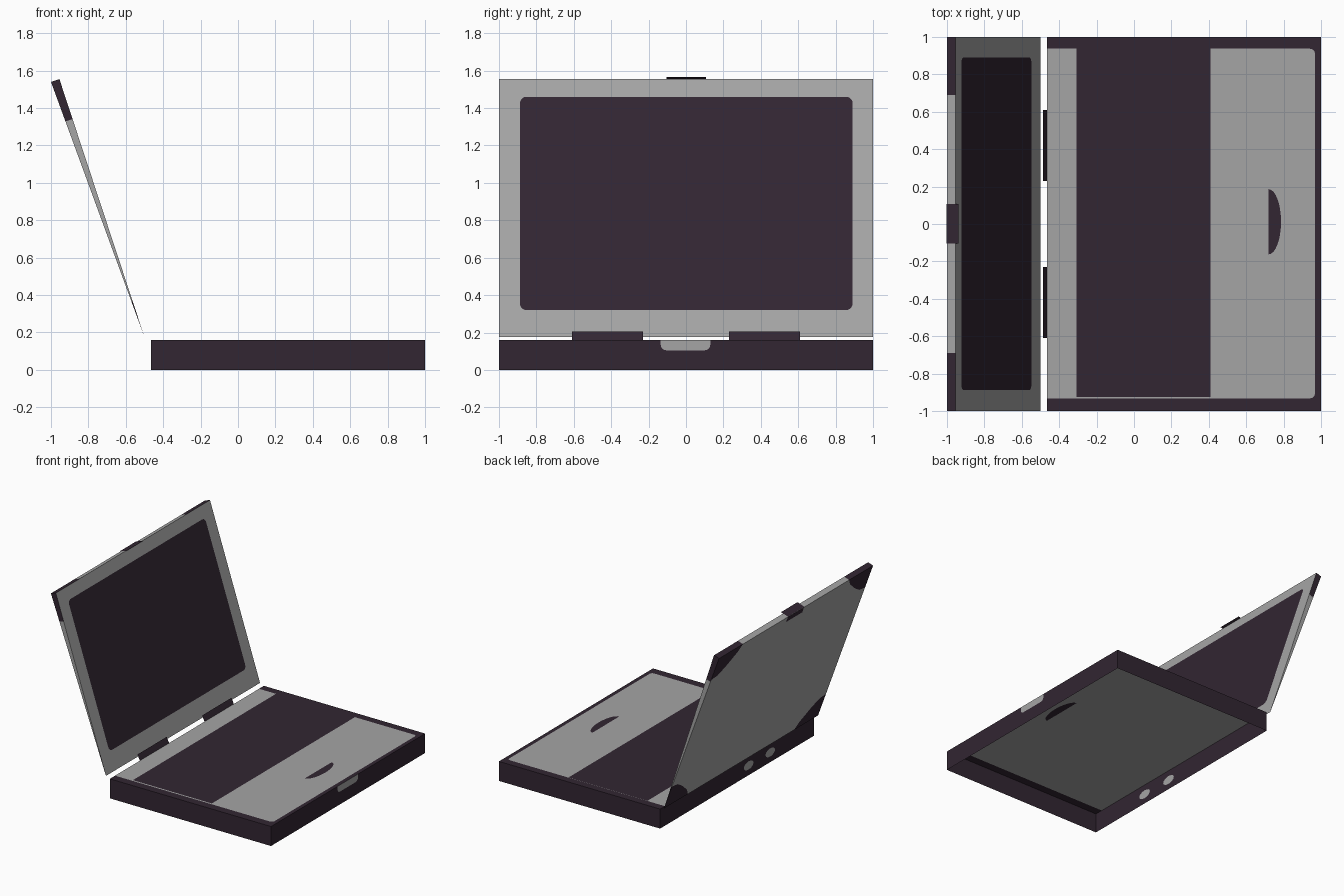
import bpy, math
from mathutils import Vector
from mathutils.geometry import delaunay_2d_cdt

if "Cube" in bpy.data.objects:
    bpy.data.objects.remove(bpy.data.objects["Cube"])


def material(name, rgb):
    m = bpy.data.materials.new(name)
    m.diffuse_color = (*rgb, 1)
    m.use_nodes = True
    m.node_tree.nodes["Principled BSDF"].inputs["Base Color"].default_value = m.diffuse_color
    return m


DARK, GREY = 0, 1
MATS = [material("dark plum", (0.032, 0.019, 0.032)),
        material("mid grey", (0.376, 0.376, 0.376))]
X, Y, Z = Vector((1, 0, 0)), Vector((0, 1, 0)), Vector((0, 0, 1))


def rect(x0, x1, y0, y1):
    return [(x0, y0), (x1, y0), (x1, y1), (x0, y1)]


def rounded(x0, x1, y0, y1, radii, steps=5):
    """Rectangle with one radius per corner, counter-clockwise from x0,y0."""
    pts = []
    for i, ((x, y), r) in enumerate(zip(rect(x0, x1, y0, y1), radii)):
        if r == 0:
            pts.append((x, y))
            continue
        cx = x + r if x == x0 else x - r
        cy = y + r if y == y0 else y - r
        for k in range(steps + 1):
            a = math.pi + (i + k / steps) * math.pi / 2
            pts.append((cx + r * math.cos(a), cy + r * math.sin(a)))
    return pts


def oval(cx, cy, rx, ry, a0=0, a1=2 * math.pi, n=16):
    full = a1 - a0 > 6
    return [(cx + rx * math.cos(a0 + (a1 - a0) * k / n),
             cy + ry * math.sin(a0 + (a1 - a0) * k / n)) for k in range(n if full else n + 1)]


def mirror(pts):
    return [(-x, y) for x, y in pts]


class Part:
    """One object made of flat panels whose coloured regions are cut in."""

    def __init__(self):
        self.verts, self.faces, self.mats = [], [], []

    def panel(self, origin, u, v, outline, colour, regions=()):
        pts, loops = [], []
        for loop in [outline] + [r[0] for r in regions]:
            area = sum(a[0] * b[1] - b[0] * a[1] for a, b in zip(loop, loop[1:] + loop[:1]))
            loop = loop if area > 0 else loop[::-1]
            loops.append(list(range(len(pts), len(pts) + len(loop))))
            pts += [Vector(p) for p in loop]
        colours = [colour] + [r[1] for r in regions]
        vs, _, fs, _, _, src = delaunay_2d_cdt(pts, [], loops, 1, 1e-5)
        base = len(self.verts)
        self.verts += [Vector(origin) + u * p.x + v * p.y for p in vs]
        for f, s in zip(fs, src):
            if s:
                self.faces.append([base + i for i in f])
                self.mats.append(colours[max(s)])

    def build(self, name):
        me = bpy.data.meshes.new(name)
        me.from_pydata(self.verts, [], self.faces)
        for m in MATS:
            me.materials.append(m)
        for p, m in zip(me.polygons, self.mats):
            p.material_index = m
        ob = bpy.data.objects.new(name, me)
        bpy.context.collection.objects.link(ob)


# Base shell, open underneath
BX, H = -0.465, 0.16
base = Part()
deck = rounded(BX, 0.967, -0.932, 0.937, (0, 0.025, 0.025, 0))
touchpad = oval(0.72, 0.012, 0.066, 0.174, -math.pi / 2, math.pi / 2)
base.panel((0, 0, H), X, Y, rect(BX, 1, -1, 1), DARK, [(deck, GREY), (touchpad, DARK)])
catch = rounded(-0.135, 0.13, 0.105, H, (0.03, 0.03, 0, 0))
base.panel((1, 0, 0), Y, Z, rect(-1, 1, 0, H), DARK, [(catch, GREY)])
ports = [(oval(u, 0.08, 0.062, 0.034), GREY) for u in (0.15, 0.43)]
base.panel((BX, 0, 0), -Y, Z, rect(-1, 1, 0, H), DARK, ports)
base.panel((0, -1, 0), X, Z, rect(BX, 1, 0, H), DARK)
base.panel((0, 1, 0), -X, Z, rect(-1, -BX, 0, H), DARK)
base.build("base_shell")

# Keyboard plate just above the deck
keys = Part()
keys.panel((0, 0, H + 0.003), X, Y, rect(-0.307, 0.41, -0.925, 0.94), DARK)
keys.build("keyboard_plate")

# Lid: a wedge, thin at the hinge
foot = Vector((-0.5, 0, 0.175))
front_top = Vector((-0.955, 0, 1.555))
back_top = Vector((-1, 0, 1.54))
lid = Part()
run = front_top - foot
L, up = run.length, run.normalized()
screen = rounded(-0.887, 0.89, 0.105 * L, 0.931 * L, (0.035,) * 4)
lid.panel(foot, Y, up, rect(-1, 1, 0, L), GREY, [(screen, DARK)])

# Lid back with four dark corner guards and the latch tab
run = back_top - foot
L, back_up = run.length, run.normalized()
guard = [(-1, 0), (-0.69, 0), (-0.73, 0.06), (-0.84, 0.15), (-0.92, 0.2), (-1, 0.21)]
high = [(x, L - y) for x, y in guard]
regions = [(g, DARK) for g in (guard, mirror(guard), high, mirror(high))]
regions.append((rect(-0.105, 0.105, L - 0.05, L), DARK))
lid.panel(foot, -Y, back_up, rect(-1, 1, 0, L), GREY, regions)

# Lid top edge
edge = front_top - back_top
T, across = edge.length, edge.normalized()
lid.panel(back_top, -Y, across, rect(-1, 1, 0, T), GREY,
          [(rect(-1, -0.69, 0, T), DARK), (rect(0.69, 1, 0, T), DARK)])

# Lid sides, dark at both ends
flat = lambda p: (p.x, p.z)
tri = [flat(foot), flat(front_top), flat(back_top)]
cap = [flat(foot.lerp(front_top, 0.845)), flat(front_top),
       flat(back_top), flat(foot.lerp(back_top, 0.845))]
toe = [flat(foot), flat(foot.lerp(front_top, 0.14)), flat(foot.lerp(back_top, 0.14))]
lid.panel((0, -1, 0), X, Z, tri, GREY, [(cap, DARK), (toe, DARK)])
lid.panel((0, 1, 0), -X, Z, mirror(tri), GREY, [(mirror(cap), DARK), (mirror(toe), DARK)])
lid.build("screen_lid")

# Latch plate over the top edge
latch = Part()
latch.panel(back_top + back_up * 0.004, -Y, across, rect(-0.108, 0.105, 0, T + 0.018), DARK)
latch.build("lid_latch")

# Two hinge strips between base and lid
low, top = Vector((BX, 0, H)), Vector((-0.487, 0, 0.205))
for side, y0 in (("left", -0.61), ("right", 0.23)):
    hinge = Part()
    hinge.panel(low, Y, top - low, rect(y0, y0 + 0.38, 0, 1), DARK)
    hinge.build(side + "_hinge")
